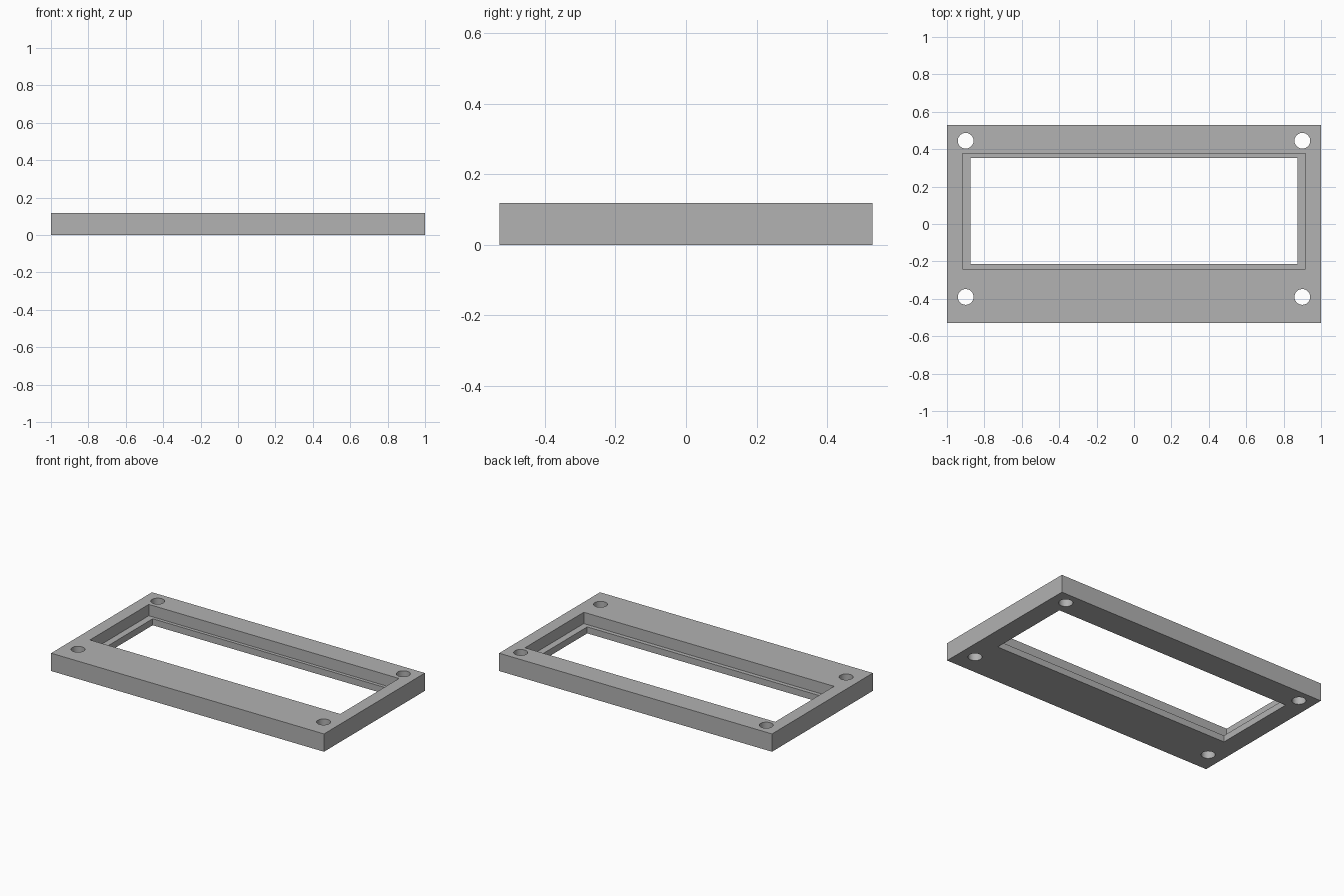
import bpy, math

if "Cube" in bpy.data.objects:
    bpy.data.objects.remove(bpy.data.objects["Cube"])

HEIGHT = 0.118      # full plate thickness
LEDGE = 0.043       # height of the ledge inside the window

grey = bpy.data.materials.new("mid grey")
grey.diffuse_color = (0.445, 0.445, 0.445, 1)
grey.use_nodes = True
grey.node_tree.nodes["Principled BSDF"].inputs["Base Color"].default_value = grey.diffuse_color


def box(name, x0, x1, y0, y1, z0, z1):
    bpy.ops.mesh.primitive_cube_add(
        size=1, location=((x0 + x1) / 2, (y0 + y1) / 2, (z0 + z1) / 2))
    ob = bpy.context.object
    ob.name = name
    ob.scale = (x1 - x0, y1 - y0, z1 - z0)
    bpy.ops.object.transform_apply(location=True, rotation=False, scale=True)
    ob.data.materials.append(grey)
    return ob


def cut(target, cutter):
    cutter.hide_render = True
    bpy.context.view_layer.objects.active = target
    mod = target.modifiers.new("cut", 'BOOLEAN')
    mod.operation = 'DIFFERENCE'
    mod.solver = 'EXACT'
    mod.object = cutter
    bpy.ops.object.modifier_apply(modifier=mod.name)
    bpy.data.objects.remove(cutter, do_unlink=True)


# Rectangular plate
frame = box("bezel_frame", -1, 1, -0.528, 0.528, 0, HEIGHT)

# Window opening through the plate, and the wider recess above its ledge
cut(frame, box("window_cutter", -0.873, 0.873, -0.213, 0.354, -0.1, 0.3))
cut(frame, box("recess_cutter", -0.917, 0.917, -0.24, 0.376, LEDGE, 0.3))

# Four round screw holes
for x in (-0.9, 0.9):
    for y in (-0.39, 0.445):
        bpy.ops.mesh.primitive_cylinder_add(
            vertices=48, radius=0.042, depth=0.5, location=(x, y, 0.06))
        hole = bpy.context.object
        hole.name = "screw_hole_cutter"
        hole.data.materials.append(grey)
        cut(frame, hole)

# Smooth hole walls, sharp corners
bpy.ops.object.select_all(action='DESELECT')
frame.select_set(True)
bpy.context.view_layer.objects.active = frame
bpy.ops.object.shade_smooth_by_angle(angle=math.radians(30))
